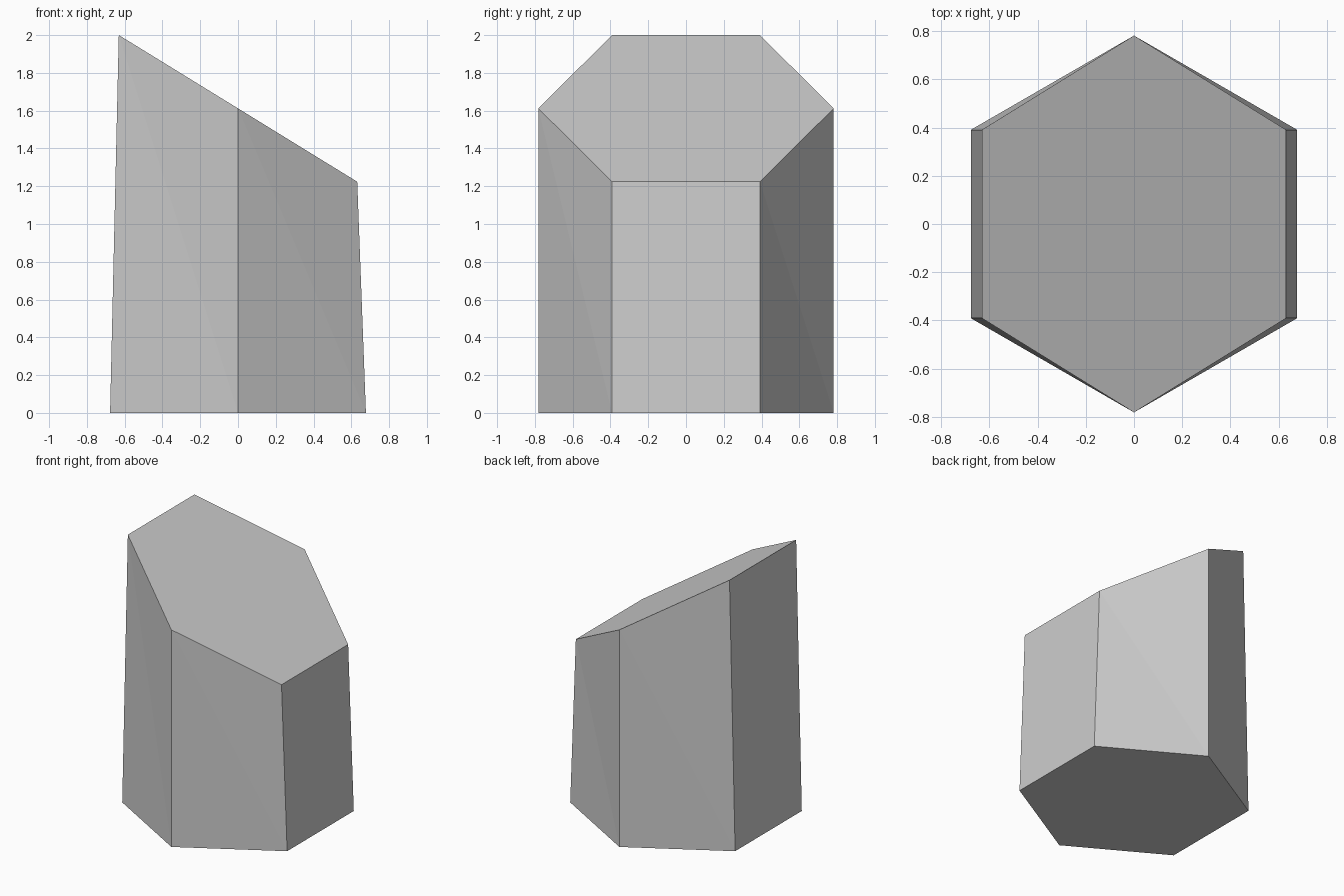
import bpy, bmesh
from math import cos, sin, radians

cube = bpy.data.objects.get("Cube")
if cube:
    bpy.data.objects.remove(cube, do_unlink=True)

SIDES = 6
RADIUS = 0.782
TOP_SQUEEZE = 0.932   # the top is slightly narrower along x
TOP_HEIGHT = 1.612    # height of the top at its middle
SLOPE = 0.615         # the top falls towards +x

# Plain grey
grey = bpy.data.materials.new("light grey")
grey.use_nodes = True
colour = (0.61, 0.61, 0.61, 1)
grey.diffuse_color = colour
grey.node_tree.nodes["Principled BSDF"].inputs["Base Color"].default_value = colour

# Hexagonal column with a slanted top
bm = bmesh.new()
bottom, top = [], []
for i in range(SIDES):
    angle = radians(30 + 360 / SIDES * i)
    x, y = RADIUS * cos(angle), RADIUS * sin(angle)
    bottom.append(bm.verts.new((x, y, 0)))
    tx = x * TOP_SQUEEZE
    top.append(bm.verts.new((tx, y, TOP_HEIGHT - SLOPE * tx)))

# Caps, then each slightly twisted side as two triangles
bm.faces.new(bottom[::-1])
bm.faces.new(top)
for i in range(SIDES):
    j = (i + 1) % SIDES
    bm.faces.new((bottom[i], bottom[j], top[i]))
    bm.faces.new((bottom[j], top[j], top[i]))

mesh = bpy.data.meshes.new("slanted_column")
bm.to_mesh(mesh)
bm.free()
mesh.materials.append(grey)
column = bpy.data.objects.new("slanted_column", mesh)
bpy.context.collection.objects.link(column)
